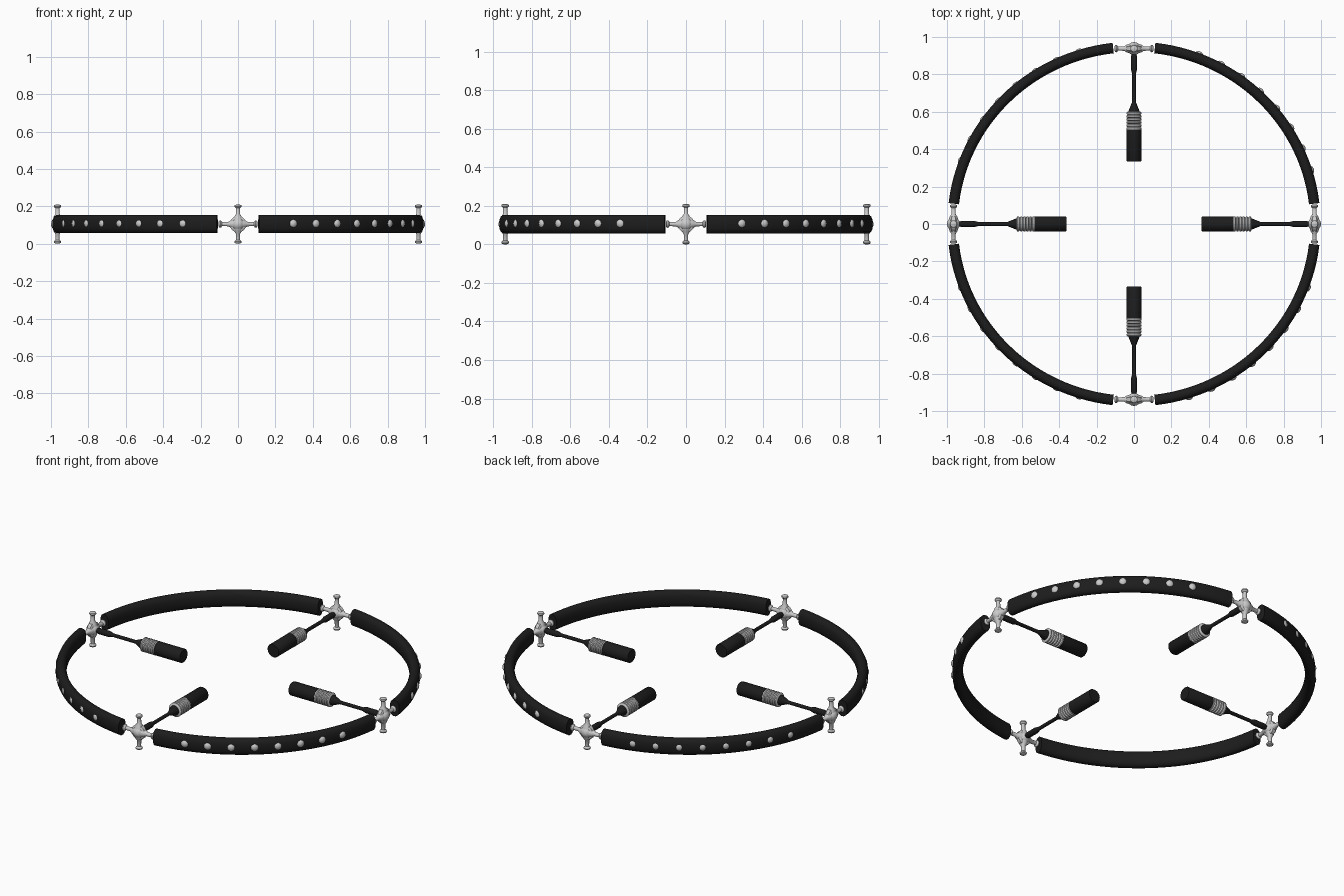
import bpy, bmesh, math
from mathutils import Matrix, Vector

if "Cube" in bpy.data.objects:
    bpy.data.objects.remove(bpy.data.objects["Cube"])

ZC = 0.105            # height of the ring's mid plane
A, B = 0.97, 0.947    # ring half axes (centre line)

black = bpy.data.materials.new("black")
black.diffuse_color = (0.012, 0.012, 0.012, 1)
black.use_nodes = True
black.node_tree.nodes["Principled BSDF"].inputs["Base Color"].default_value = black.diffuse_color


def finish(bm, name, mat=None, angle=40):
    bmesh.ops.recalc_face_normals(bm, faces=bm.faces)
    me = bpy.data.meshes.new(name)
    bm.to_mesh(me)
    bm.free()
    ob = bpy.data.objects.new(name, me)
    bpy.context.collection.objects.link(ob)
    if mat:
        me.materials.append(mat)
    bpy.context.view_layer.objects.active = ob
    ob.select_set(True)
    bpy.ops.object.shade_smooth_by_angle(angle=math.radians(angle))
    ob.select_set(False)
    return ob


def loft(bm, rings):
    """Skin a list of point rings and cap both ends."""
    loops = [[bm.verts.new(p) for p in r] for r in rings]
    n = len(loops[0])
    for a, b in zip(loops, loops[1:]):
        for i in range(n):
            bm.faces.new((a[i], a[(i + 1) % n], b[(i + 1) % n], b[i]))
    bm.faces.new(loops[0])
    bm.faces.new(loops[-1])


def lathe(bm, profile, mtx, n=20):
    """Turn (radius, distance) pairs around the local z axis."""
    loft(bm, [[mtx @ Vector((r * math.cos(2 * math.pi * i / n),
                             r * math.sin(2 * math.pi * i / n), h))
               for i in range(n)] for r, h in profile])


def on_ring(t, off, z):
    """Point on the ellipse, pushed outward by off."""
    nrm = Vector((math.cos(t) / A, math.sin(t) / B, 0)).normalized()
    return Vector((A * math.cos(t), B * math.sin(t), z)) + nrm * off


# rounded oblong cross-section of the ring (offset, height)
section = [(0.028, -0.022), (0.028, 0.022), (0.02, 0.04), (0.008, 0.048),
           (-0.008, 0.048), (-0.02, 0.04), (-0.028, 0.022), (-0.028, -0.022),
           (-0.02, -0.04), (-0.008, -0.048), (0.008, -0.048), (0.02, -0.04)]

# four quarter tubes with a row of studs on the outside
for q, name in enumerate(("back_right", "back_left", "front_left", "front_right")):
    bm = bmesh.new()
    t0, t1 = q * math.pi / 2 + 0.115, (q + 1) * math.pi / 2 - 0.115
    loft(bm, [[on_ring(t0 + (t1 - t0) * i / 28, o, ZC + z) for o, z in section]
              for i in range(29)])
    finish(bm, "ring_" + name, black)

    bm = bmesh.new()
    for k in range(8):
        deg = 17.3 + 7.45 * k
        if q == 2:
            deg = 90 - deg
        t = math.radians(q * 90 + deg)
        p = on_ring(t, 0.02 if q in (0, 3) else 0.016, ZC + 0.003)
        m = Matrix.Translation(p) @ Matrix.Rotation(t, 4, 'Z') \
            @ Matrix.Diagonal((0.018, 0.023, 0.023, 1))
        bmesh.ops.create_uvsphere(bm, u_segments=14, v_segments=8, radius=1, matrix=m)
    finish(bm, "studs_" + name)

# valve arm: flared root, thin neck, round knob
arm = [(0.026, 0.02), (0.02, 0.04), (0.012, 0.052), (0.011, 0.085),
       (0.017, 0.089), (0.02, 0.094), (0.018, 0.101), (0.008, 0.105)]

# nozzle parts, measured inward from the hub
tip = [(0.017, 0.045), (0.017, 0.11), (0.01, 0.135), (0.01, 0.285),
       (0.014, 0.295), (0.028, 0.33), (0.03, 0.345)]
grip = [(0.036, 0.43), (0.04, 0.434), (0.04, 0.6), (0.037, 0.604)]
bellows = [(0.025, 0.335)]
for k in range(6):
    h = 0.338 + k * 0.0165
    bellows += [(0.034, h), (0.041, h + 0.004), (0.041, h + 0.0115), (0.034, h + 0.0155)]

# hubs and inward nozzles at the four gaps
for q, name in enumerate(("right", "back", "left", "front")):
    r = 0.965 if q % 2 == 0 else 0.938
    base = Matrix.Rotation(q * math.pi / 2, 4, 'Z') @ Matrix.Translation((r, 0, ZC))
    bm = bmesh.new()
    bmesh.ops.create_uvsphere(bm, u_segments=16, v_segments=10, radius=0.035, matrix=base)
    # collar facing outward
    lathe(bm, [(0.036, -0.016), (0.044, -0.01), (0.044, 0.01), (0.036, 0.016)],
          base @ Matrix.Rotation(math.pi / 2, 4, 'Y'))
    for k in range(4):
        lathe(bm, arm, base @ Matrix.Rotation(k * math.pi / 2, 4, 'X'), 14)
    finish(bm, "hub_" + name)

    inward = base @ Matrix.Rotation(-math.pi / 2, 4, 'Y')
    for part, prof, mat in (("nozzle_stem_", tip, black),
                            ("nozzle_bellows_", bellows, None),
                            ("nozzle_grip_", grip, black)):
        bm = bmesh.new()
        if part == "nozzle_stem_":
            prof = [(0.011, 0.025)] + prof
        lathe(bm, prof, inward, 24)
        finish(bm, part + name, mat)
